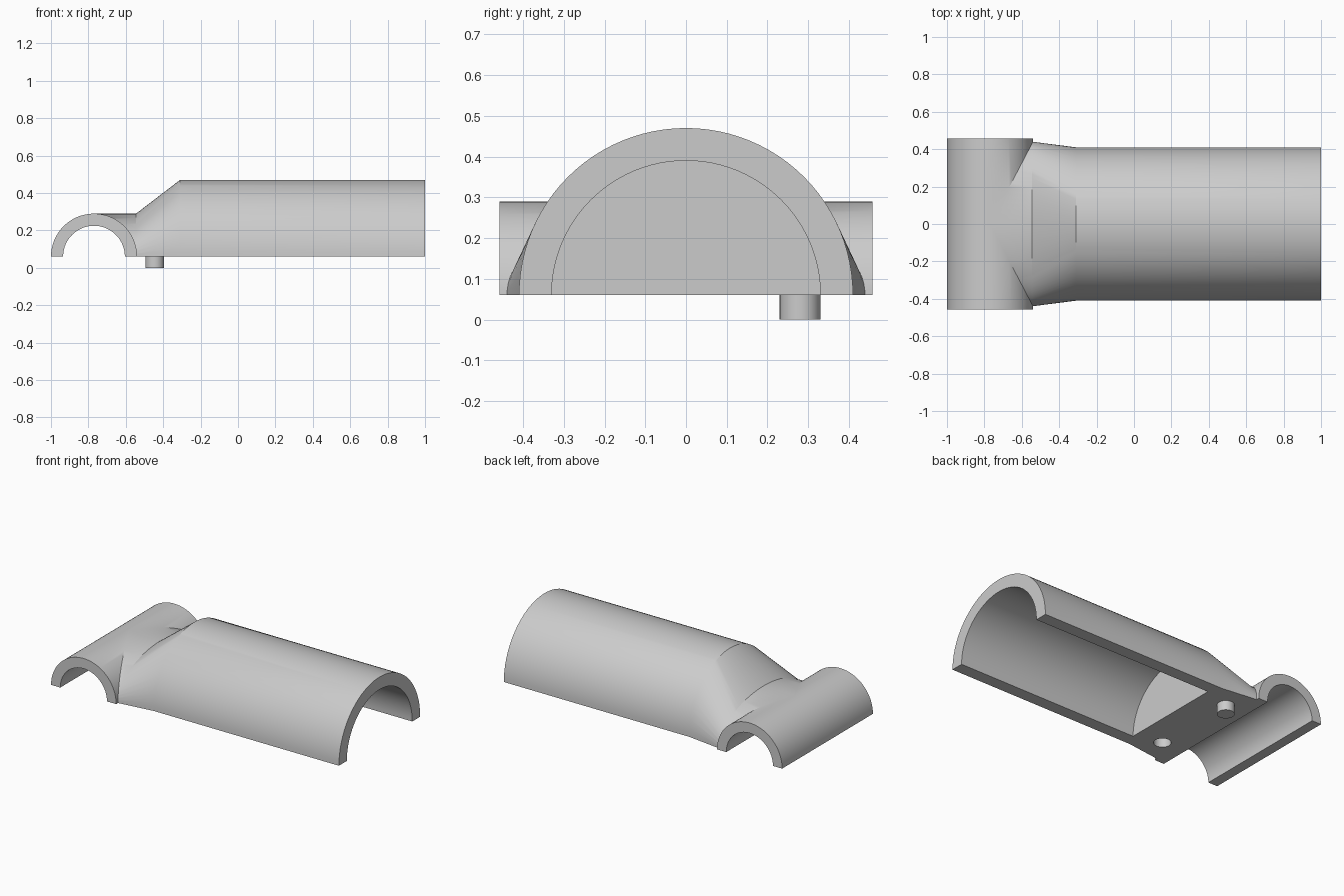
import bpy, bmesh
from math import pi, cos, sin, radians
from mathutils import Vector

cube = bpy.data.objects.get("Cube")
if cube:
    bpy.data.objects.remove(cube, do_unlink=True)

BASE = 0.06        # height of the split plane
CROSS_X = -0.77    # axis of the cross tube
CROSS_R = 0.23
NECK_X = -0.545    # where the neck starts to flare
BODY_X = -0.31     # where the flare meets the main tube
BODY_R = 0.41

grey = bpy.data.materials.new("grey plastic")
grey.use_nodes = True
colour = (0.6, 0.6, 0.6, 1)
grey.diffuse_color = colour
grey.node_tree.nodes["Principled BSDF"].inputs["Base Color"].default_value = colour


def arch(width, height, steps=48):
    """Upper half of an ellipse, as (across, up) pairs."""
    return [(width * cos(pi * i / steps), height * sin(pi * i / steps))
            for i in range(steps + 1)]


def full_round(radius, steps=96):
    return [(radius * cos(2 * pi * i / steps), radius * sin(2 * pi * i / steps))
            for i in range(steps)]


def new_object(name, bm):
    bmesh.ops.recalc_face_normals(bm, faces=bm.faces)
    mesh = bpy.data.meshes.new(name)
    bm.to_mesh(mesh)
    bm.free()
    mesh.materials.append(grey)
    obj = bpy.data.objects.new(name, mesh)
    bpy.context.collection.objects.link(obj)
    return obj


def prism(name, points, move):
    """Extrude a closed outline of 3D points along a vector."""
    bm = bmesh.new()
    face = bm.faces.new([bm.verts.new(p) for p in points])
    top = bmesh.ops.extrude_face_region(bm, geom=[face])["geom"]
    verts = [v for v in top if isinstance(v, bmesh.types.BMVert)]
    bmesh.ops.translate(bm, verts=verts, vec=Vector(move))
    if not face.is_valid or len([f for f in bm.faces if len(f.verts) == len(points)]) < 2:
        bm.faces.new([v for v in bm.verts][:len(points)])
    return new_object(name, bm)


def along_x(name, outline, x0, x1):
    return prism(name, [(x0, a, BASE + b) for a, b in outline], (x1 - x0, 0, 0))


def along_y(name, outline, half):
    return prism(name, [(CROSS_X + a, -half, BASE + b) for a, b in outline], (0, 2 * half, 0))


def along_z(name, radius, x, y, z0, z1):
    points = [(x + a, y + b, z0) for a, b in full_round(radius, 32)]
    return prism(name, points, (0, 0, z1 - z0))


def combine(target, other, operation):
    """Apply a boolean and remove the second object."""
    mod = target.modifiers.new(operation, "BOOLEAN")
    mod.operation = operation
    mod.solver = "EXACT"
    mod.object = other
    bpy.context.view_layer.objects.active = target
    bpy.ops.object.modifier_apply(modifier=mod.name)
    bpy.data.objects.remove(other, do_unlink=True)


# Main tube, as a solid half cylinder
shell = along_x("half_shell", arch(BODY_R, BODY_R), BODY_X, 1.0)

# Flare: hull between the round tube end and the flattened neck end
bm = bmesh.new()
for x, outline in ((BODY_X, arch(BODY_R, BODY_R)), (NECK_X, arch(0.44, CROSS_R))):
    for a, b in outline:
        bm.verts.new((x, a, BASE + b))
bmesh.ops.convex_hull(bm, input=bm.verts)
combine(shell, new_object("flare", bm), "UNION")

# Elliptical neck running into the cross tube
combine(shell, along_x("neck", arch(0.44, CROSS_R), CROSS_X, NECK_X), "UNION")
combine(shell, along_y("cross_tube", arch(CROSS_R, CROSS_R), 0.458), "UNION")

# Bores of both tubes
combine(shell, along_x("main_bore", full_round(0.33), -0.27, 1.1), "DIFFERENCE")
combine(shell, along_y("cross_bore", full_round(0.165), 0.6), "DIFFERENCE")

# Socket for the matching half
combine(shell, along_z("socket_cutter", 0.05, -0.445, -0.28, 0.0, 0.13), "DIFFERENCE")

# Alignment peg
peg = along_z("alignment_peg", 0.05, -0.445, 0.28, 0.0, BASE + 0.01)

# Smooth shading with sharp edges kept
for obj in (shell, peg):
    bpy.ops.object.select_all(action="DESELECT")
    obj.select_set(True)
    bpy.context.view_layer.objects.active = obj
    bpy.ops.object.shade_smooth_by_angle(angle=radians(30))
